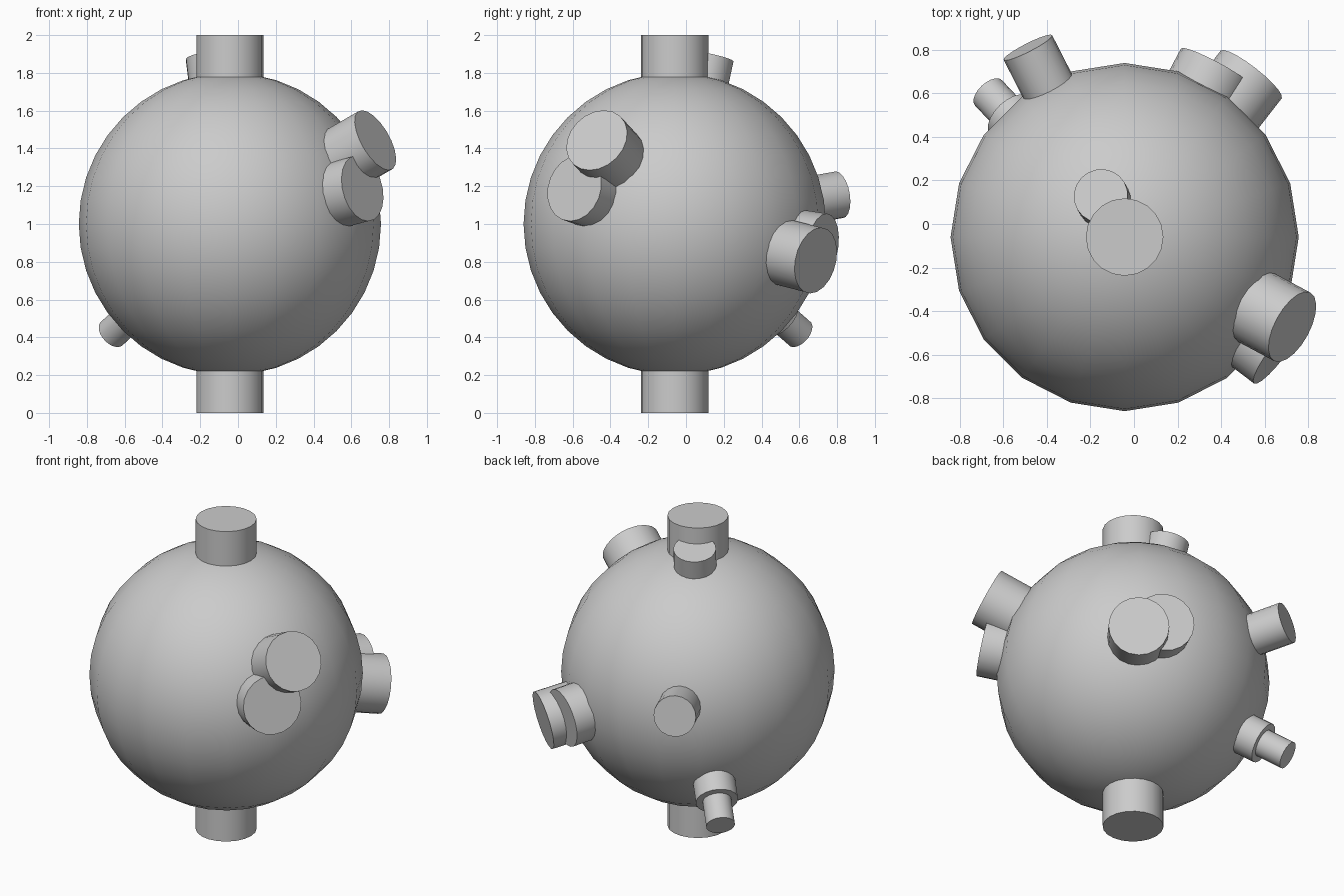
import bpy, math
from mathutils import Vector

if "Cube" in bpy.data.objects:
    bpy.data.objects.remove(bpy.data.objects["Cube"])

CENTRE = Vector((-0.043, -0.06, 1.0))
SIDES = 20


def finish(name):
    ob = bpy.context.object
    ob.name = name
    bpy.ops.object.shade_smooth_by_angle(angle=math.radians(35))


def knob(name, direction, radius, reach, start=0.68):
    """Cylinder standing out radially from the ball, cap at distance reach."""
    d = Vector(direction).normalized()
    bpy.ops.mesh.primitive_cylinder_add(
        vertices=SIDES, radius=radius, depth=reach - start,
        location=CENTRE + d * (reach + start) / 2,
        rotation=d.to_track_quat('Z', 'Y').to_euler())
    finish(name)


# main ball
bpy.ops.mesh.primitive_uv_sphere_add(
    segments=SIDES, ring_count=20, radius=0.8, location=CENTRE)
finish("ball")

BIG, MID, SMALL = 0.178, 0.125, 0.085

# pole knobs
for name, z in (("top_knob", 1), ("bottom_knob", -1)):
    knob(name, (0, 0, z), BIG, 1.0)

# overlapping pair on the front right
knob("front_upper_knob", (0.773, -0.414, 0.445), BIG, 0.98)
knob("front_lower_knob", (0.78, -0.59, 0.21), BIG, 0.90)

# overlapping pair on the back right
knob("back_outer_knob", (0.602, 0.773, -0.20), BIG, 0.966)
knob("back_inner_knob", (0.465, 0.875, -0.135), BIG, 0.895)

# medium knobs beside the top and on the back left
knob("top_side_knob", (-0.11, 0.19, 0.887), MID, 0.913)
knob("back_left_knob", (-0.445, 0.872, 0.155), MID, 0.99)

# stepped knob low on the back left
STEP = (-0.579, 0.613, -0.537)
knob("step_collar", STEP, MID, 0.91)
knob("step_tip", STEP, SMALL, 1.08)
